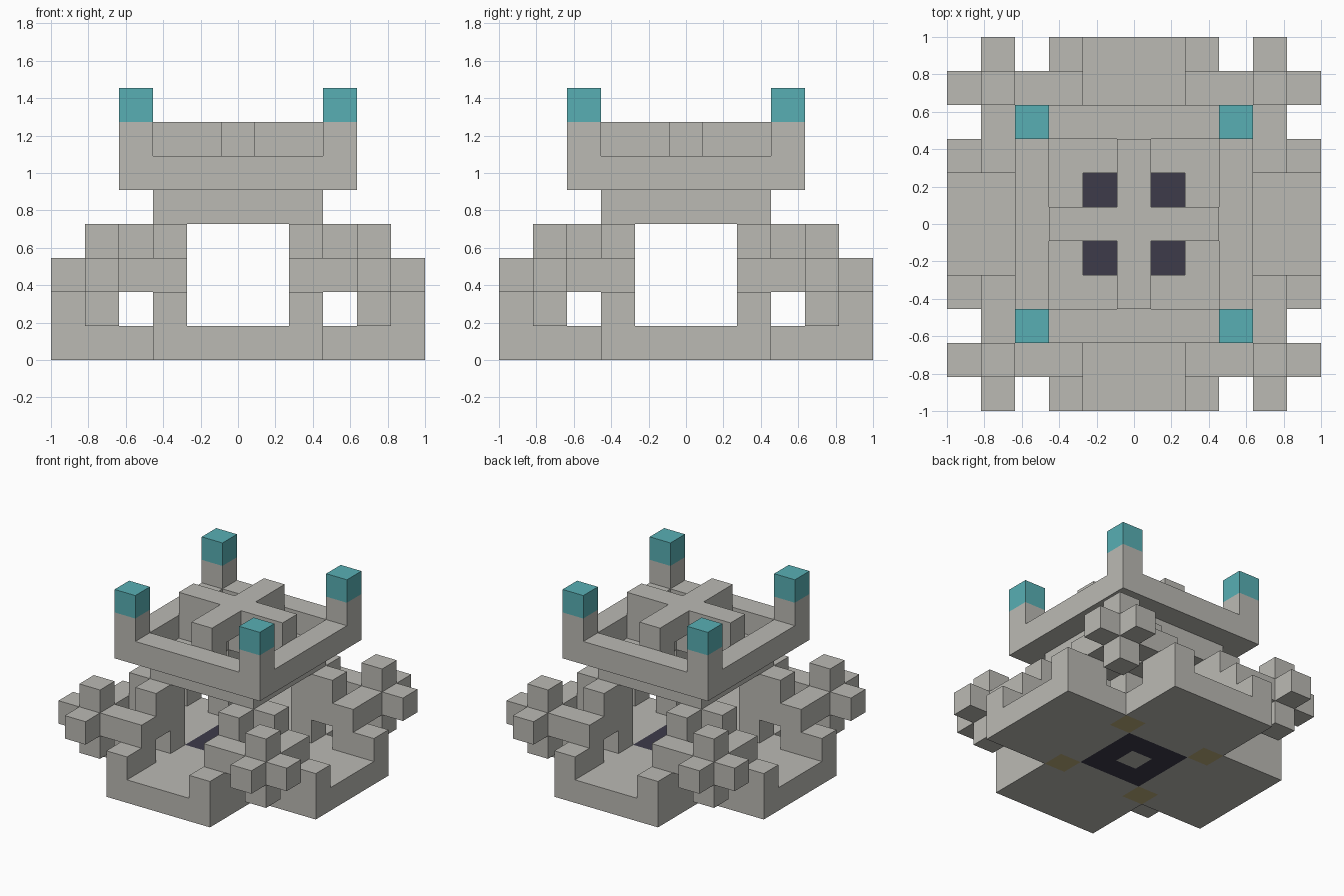
import bpy, bmesh, math
from mathutils import Vector

cube = bpy.data.objects.get("Cube")
if cube:
    bpy.data.objects.remove(cube, do_unlink=True)

U = 2 / 11  # block size


def make_material(name, rgb):
    linear = [((c / 255 + 0.055) / 1.055) ** 2.4 for c in rgb] + [1]
    mat = bpy.data.materials.new(name)
    mat.use_nodes = True
    mat.diffuse_color = linear
    mat.node_tree.nodes["Principled BSDF"].inputs["Base Color"].default_value = linear
    return mat


stone = make_material("pale_stone", (187, 186, 180))
teal = make_material("teal", (88, 175, 180))
dark = make_material("dark_slate", (61, 59, 74))
olive = make_material("olive_tan", (188, 174, 122))

# Each part: name, material, block ranges (first, last) in x, y, z for one
# eighth of the plan; the rest follows by mirroring and by swapping x and y.
PARTS = [
    ("base_floor", stone, [((0, 2), (0, 5), (0, 0))]),
    ("floor_ring", dark, [((1, 1), (0, 1), (0, 0))]),
    ("floor_accents", olive, [((2, 2), (2, 2), (0, 0))]),
    ("base_posts", stone, [((2, 2), (5, 5), (1, 1))]),
    ("pillars", stone, [((2, 2), (2, 2), (1, 3))]),
    ("buttress_arches", stone, [((2, 2), (3, 3), (2, 3)), ((2, 2), (4, 4), (1, 2))]),
    ("corner_crosses", stone, [((4, 4), (4, 4), (1, 3)), ((3, 5), (4, 4), (2, 2))]),
    ("roof_ring", stone, [((0, 2), (2, 2), (4, 4))]),
    ("roof_frame", stone, [((0, 3), (3, 3), (5, 5))]),
    ("frame_corner_posts", stone, [((3, 3), (3, 3), (6, 6))]),
    ("corner_lamps", teal, [((3, 3), (3, 3), (7, 7))]),
    ("cross_canopy", stone, [((0, 2), (0, 0), (6, 6)), ((0, 0), (2, 2), (5, 5))]),
]


def span(r):
    return range(r[0], r[1] + 1)


# Fill the block grid; later parts replace earlier ones
owner = {}
for name, mat, boxes in PARTS:
    for rx, ry, rz in boxes:
        for i in span(rx):
            for j in span(ry):
                for k in span(rz):
                    for a, b in ((i, j), (j, i)):
                        for sx in (-1, 1):
                            for sy in (-1, 1):
                                owner[a * sx, b * sy, k] = name

AXES = [Vector(v) for v in ((1, 0, 0), (0, 1, 0), (0, 0, 1))]


def build_part(name, mat):
    """Outer skin of all the blocks of one part, with flat areas merged."""
    bm = bmesh.new()
    for cell, part in owner.items():
        if part != name:
            continue
        centre = Vector(cell) + Vector((0, 0, 0.5))
        for n in range(3):
            for s in (-1, 1):
                normal = AXES[n] * s
                near = tuple(int(c) for c in Vector(cell) + normal)
                if near in owner:
                    continue
                u, v = AXES[(n + 1) % 3] * s, AXES[(n + 2) % 3]
                corners = [centre + (normal + u * p + v * q) / 2
                           for p, q in ((-1, -1), (1, -1), (1, 1), (-1, 1))]
                bm.faces.new([bm.verts.new(c * U) for c in corners])
    bmesh.ops.remove_doubles(bm, verts=bm.verts[:], dist=U / 100)
    bmesh.ops.dissolve_limit(bm, angle_limit=math.radians(1),
                             verts=bm.verts[:], edges=bm.edges[:])
    mesh = bpy.data.meshes.new(name)
    bm.to_mesh(mesh)
    bm.free()
    mesh.materials.append(mat)
    bpy.context.collection.objects.link(bpy.data.objects.new(name, mesh))


for name, mat, boxes in PARTS:
    build_part(name, mat)
